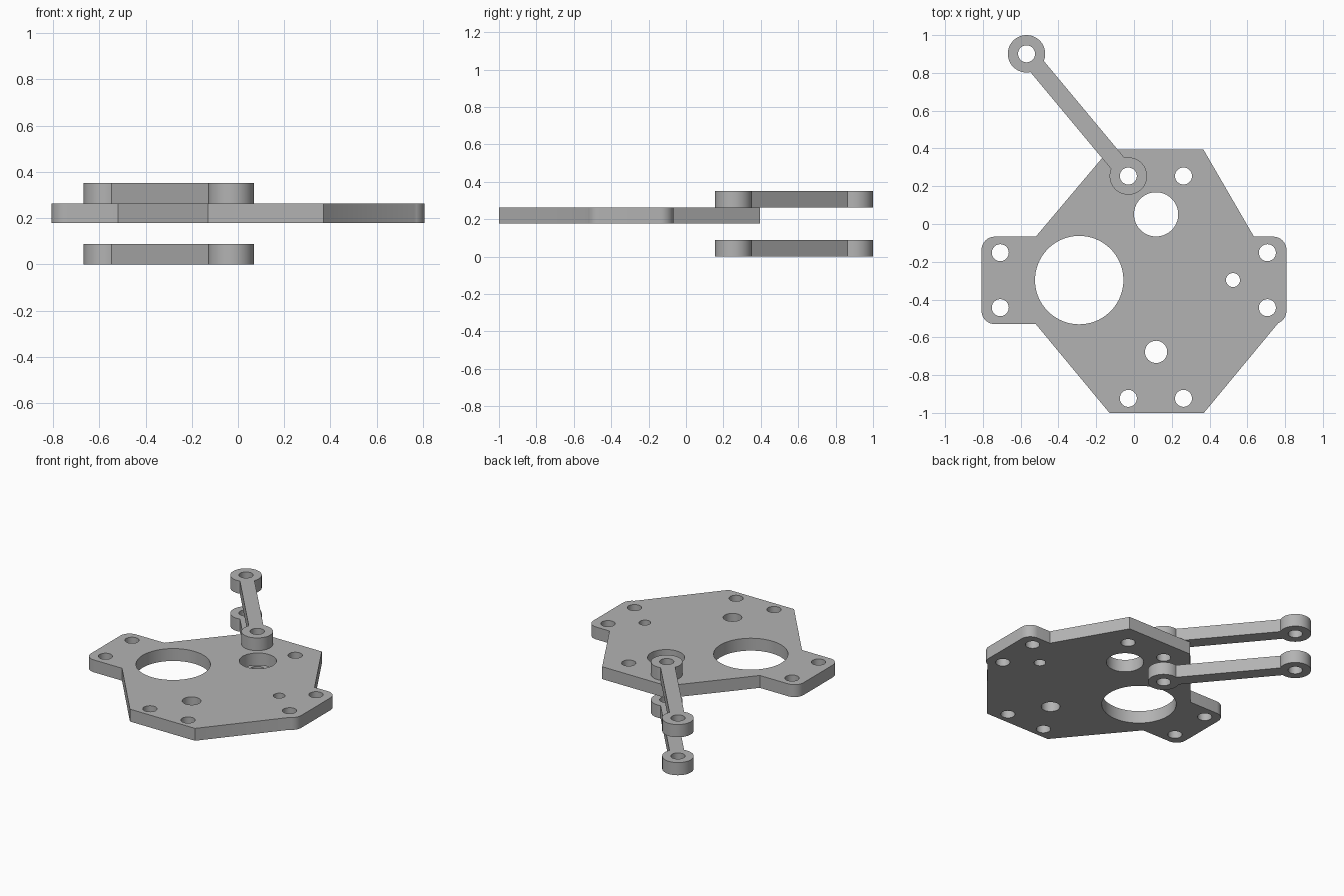
import bpy, bmesh, math

if "Cube" in bpy.data.objects:
    bpy.data.objects.remove(bpy.data.objects["Cube"], do_unlink=True)

metal = bpy.data.materials.new("grey_metal")
metal.use_nodes = True
metal.diffuse_color = (0.45, 0.45, 0.45, 1)
metal.node_tree.nodes["Principled BSDF"].inputs["Base Color"].default_value = (0.45, 0.45, 0.45, 1)


def arc(cx, cy, r, start, end, n):
    """Points along an arc, angles in degrees."""
    angles = [math.radians(start + (end - start) * i / n) for i in range(n + 1)]
    return [(cx + r * math.cos(a), cy + r * math.sin(a)) for a in angles]


def circle(cx, cy, r, n=48):
    return arc(cx, cy, r, 0, 360, n)[:-1]


def flat_part(name, outline, holes, z0, z1):
    """Extrude an outline with round holes from z0 to z1."""
    bm = bmesh.new()
    for loop in [outline] + [circle(*h) for h in holes]:
        verts = [bm.verts.new((x, y, z0)) for x, y in loop]
        for i, v in enumerate(verts):
            bm.edges.new((v, verts[(i + 1) % len(verts)]))
    bmesh.ops.triangle_fill(bm, use_beauty=True, use_dissolve=False, edges=bm.edges[:])
    ext = bmesh.ops.extrude_face_region(bm, geom=bm.faces[:], use_keep_orig=True)
    top = [g for g in ext["geom"] if isinstance(g, bmesh.types.BMVert)]
    bmesh.ops.translate(bm, verts=top, vec=(0, 0, z1 - z0))
    bmesh.ops.recalc_face_normals(bm, faces=bm.faces[:])
    mesh = bpy.data.meshes.new(name)
    bm.to_mesh(mesh)
    bm.free()
    mesh.materials.append(metal)
    obj = bpy.data.objects.new(name, mesh)
    bpy.context.collection.objects.link(obj)
    bpy.ops.object.select_all(action='DESELECT')
    obj.select_set(True)
    bpy.context.view_layer.objects.active = obj
    bpy.ops.object.shade_smooth_by_angle(angle=math.radians(30))


# Mounting plate: counter-clockwise outline with rounded side tabs
R = 0.07
outline = [(-0.13, -1.0), (0.37, -1.0)]
outline += arc(0.737, -0.46, R, -40 - 28, 0, 8)
outline += arc(0.737, -0.137, R, 0, 90, 10)
outline += [(0.635, -0.067), (0.367, 0.395), (-0.13, 0.395), (-0.52, -0.067)]
outline += arc(-0.737, -0.137, R, 90, 180, 10)
outline += arc(-0.737, -0.46, R, 180, 270, 10)
outline += [(-0.52, -0.53)]

holes = [(-0.29, -0.297, 0.234, 96), (0.117, 0.051, 0.117, 64),
         (0.117, -0.677, 0.059), (0.524, -0.297, 0.037)]
holes += [(x, y, 0.045) for x in (-0.708, 0.706) for y in (-0.152, -0.443)]
holes += [(x, y, 0.045) for x in (-0.03, 0.262) for y in (0.254, -0.923)]
flat_part("mounting_plate", outline, holes, 0.178, 0.264)

# Link arms: two round eyes joined by a straight bar
A, B = (-0.03, 0.254), (-0.569, 0.901)
EYE, HALF = 0.099, 0.046
heading = math.degrees(math.atan2(B[1] - A[1], B[0] - A[0]))
gap = math.degrees(math.asin(HALF / EYE))
link = arc(*A, EYE, heading + gap, heading + 360 - gap, 48)
link += arc(*B, EYE, heading - 180 + gap, heading + 180 - gap, 48)
for name, z in (("lower_link", 0.0), ("upper_link", 0.264)):
    flat_part(name, link, [(*A, 0.045), (*B, 0.045)], z, z + 0.088)
